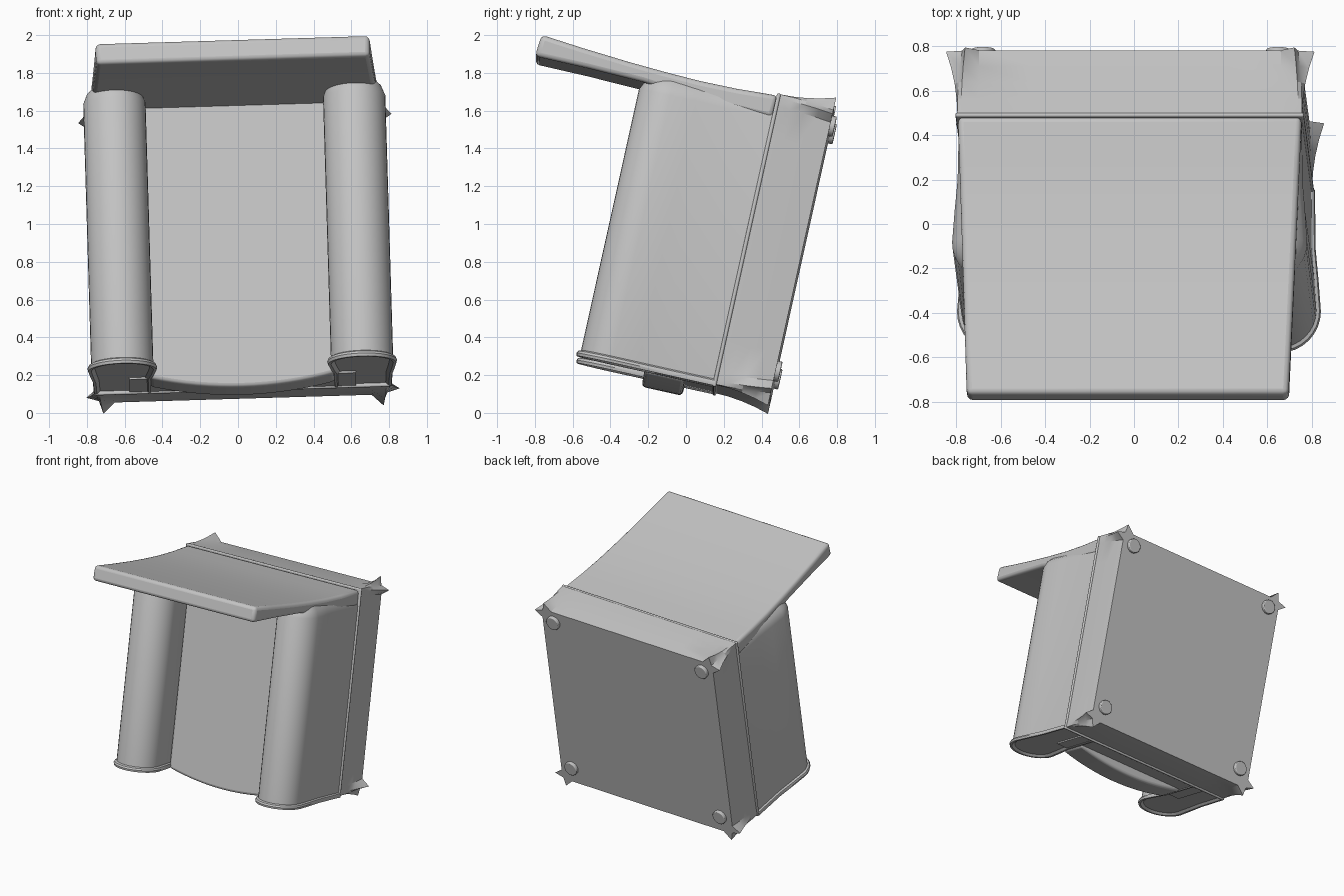
import bpy, bmesh, math
from mathutils import Matrix, Vector

cube = bpy.data.objects.get("Cube")
if cube:
    bpy.data.objects.remove(cube, do_unlink=True)

grey = bpy.data.materials.new("grey upholstery")
grey.use_nodes = True
colour = (0.55, 0.55, 0.55, 1)
grey.diffuse_color = colour
grey.node_tree.nodes["Principled BSDF"].inputs["Base Color"].default_value = colour

# The armchair rests tipped onto its front: feet towards +y, backrest on top
MID = 0.945
POSE = (Matrix.Translation((0, 0, 1)) @ Matrix.Rotation(-0.03, 4, 'Y')
        @ Matrix.Translation((0, 0, -1)) @ Matrix.Rotation(math.radians(-12.5), 4, 'X'))


def loft(name, rings, bevel=0, angle=35):
    """Skin a list of equal-length point rings and cap both ends."""
    bm = bmesh.new()
    loops = [[bm.verts.new(p) for p in ring] for ring in rings]
    n = len(loops[0])
    for a, b in zip(loops, loops[1:]):
        for i in range(n):
            j = (i + 1) % n
            bm.faces.new((a[i], a[j], b[j], b[i]))
    bm.faces.new(loops[0])
    bm.faces.new(loops[-1])
    bmesh.ops.recalc_face_normals(bm, faces=bm.faces)
    bm.transform(POSE)
    mesh = bpy.data.meshes.new(name)
    bm.to_mesh(mesh)
    bm.free()
    mesh.materials.append(grey)
    obj = bpy.data.objects.new(name, mesh)
    bpy.context.collection.objects.link(obj)
    if bevel:
        mod = obj.modifiers.new("soft edges", 'BEVEL')
        mod.width, mod.segments, mod.limit_method = bevel, 3, 'ANGLE'
        mod.angle_limit = math.radians(40)
    bpy.ops.object.select_all(action='DESELECT')
    obj.select_set(True)
    bpy.context.view_layer.objects.active = obj
    bpy.ops.object.shade_smooth_by_angle(angle=math.radians(angle))
    return obj


def slab(name, plan, y0, y1, bevel=0):
    """Extrude an x-z outline along y."""
    return loft(name, [[(x, y, z) for x, z in plan] for y in (y0, y1)], bevel)


def rect(hx, z0, z1):
    return [(-hx, z0), (hx, z0), (hx, z1), (-hx, z1)]


# Base frame and the welt above the skirt
slab("base_frame", rect(0.6, 0.155, 1.7), -0.2, 0.12)
slab("skirt_welt", rect(0.785, 0.145, 1.735), 0.11, 0.13, 0.008)

# Seat cushion with a bowed front edge
front = [(x, 0.085 + 0.06 * (x / 0.49) ** 2) for x in [0.49 * i / 8 for i in range(-8, 9)]]
slab("seat_cushion", front + [(0.49, 1.64), (-0.49, 1.64)], -0.26, -0.04, 0.02)

# Skirt whose corners split into two flared flaps
seam = [(.775, .55), (.775, .72), (.777, .765), (.777, .787), (.76, .787), (.68, .787), (.45, .787)]
hem = [(.765, .55), (.765, .7), (.83, .745), (.757, .767), (.742, .835), (.68, .775), (.45, .775)]


def skirt_ring(t):
    quarter = [Vector(a).lerp(Vector(b), t * t) for a, b in zip(seam, hem)]
    ring = []
    for sx, sz in ((1, 1), (-1, 1), (-1, -1), (1, -1)):
        points = quarter if sx == sz else quarter[::-1]
        ring += [(sx * p.x, 0.12 + 0.3 * t, MID + sz * p.y) for p in points]
    return ring


loft("skirt", [skirt_ring(i / 4) for i in range(5)], angle=25)

# Rolled arms with a flared front rim
CX, CY, RX, RY = 0.635, -0.44, 0.165, 0.17
arc = [(CX + RX * math.cos(a), CY - RY * math.sin(a)) for a in [math.pi * i / 16 for i in range(17)]]
arm = [(.773, .12), (.777, -.15), (.79, -.3)] + arc + [(.485, -.3), (.5, -.2), (.5, .12)]
steps = [(.165, -.02), (.15, .0), (.15, .016), (.165, .02), (.178, .014), (.185, 0),
         (1.6, 0), (1.65, -.02), (1.68, -.05)]


def arm_ring(side, z, grow):
    k = 1 + grow / RX
    return [(side * (CX + (x - CX) * k), CY + (y - CY) * k if y < CY else y, z) for x, y in arm]


for label, side in (("left", 1), ("right", -1)):
    loft(label + "_arm", [arm_ring(side, z, g) for z, g in steps])

# Curved backrest, narrowing towards its top edge
rear = [(.115, 1.723), (-.1, 1.712), (-.3, 1.71), (-.5, 1.717), (-.7, 1.728), (-.95, 1.747), (-1.175, 1.768)]
inner = [(-1.185, 1.65), (-.9, 1.648), (-.6, 1.64), (-.3, 1.61), (.115, 1.6)]


def back_ring(side):
    return [(side * (0.725 + 0.05 * (y + 1.18) / 1.3), y, z) for y, z in rear + inner]


loft("backrest", [back_ring(-1), back_ring(1)], 0.025)

# Four round feet
for across, sx in (("left", 1), ("right", -1)):
    for depth, z in (("front", 0.3), ("rear", 1.63)):
        ring = [(sx * 0.665 + 0.055 * math.cos(a), z + 0.055 * math.sin(a))
                for a in [math.tau * i / 20 for i in range(20)]]
        slab(f"{depth}_{across}_foot", ring, 0.41, 0.445, 0.006)
